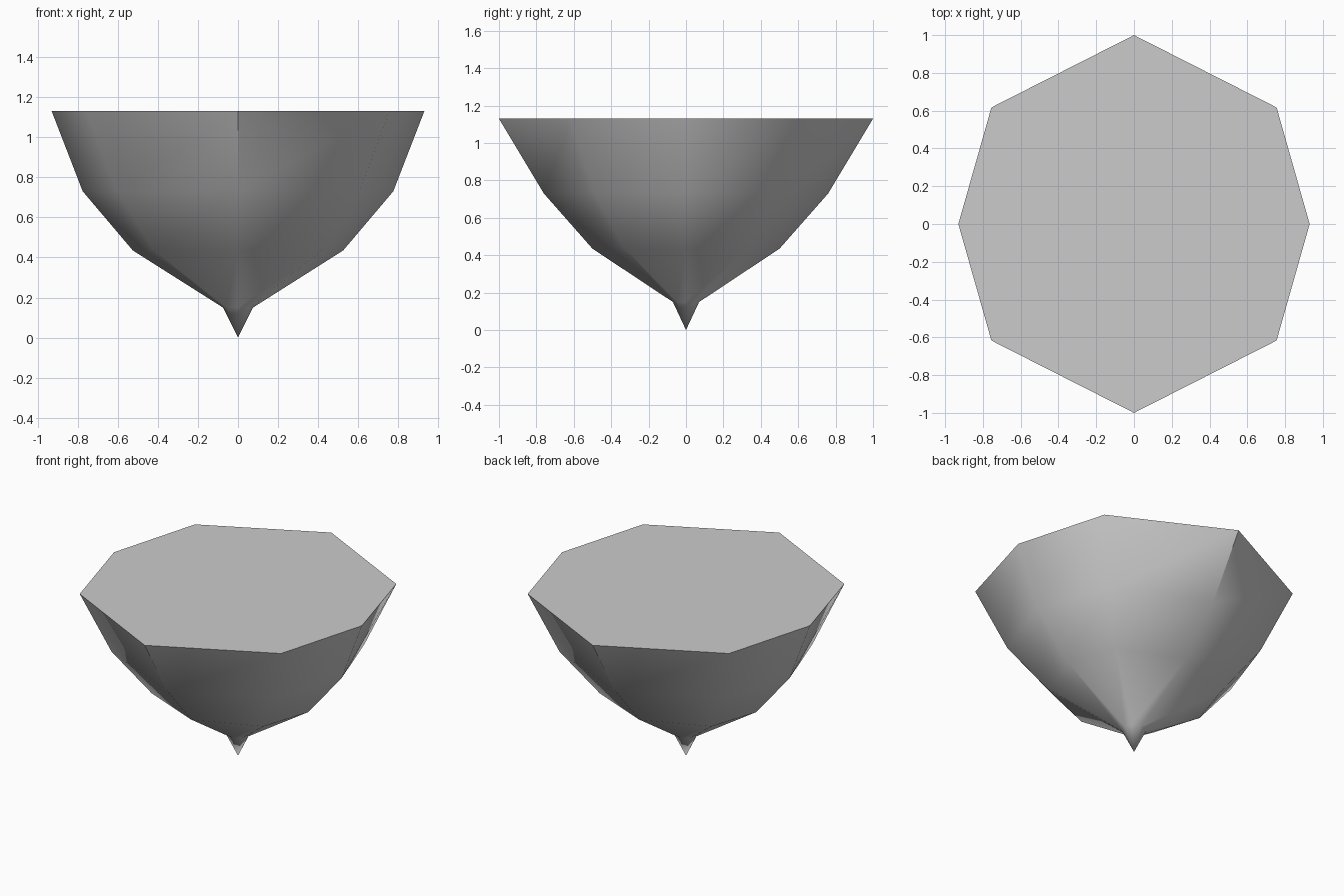
import bpy, bmesh, math

cube = bpy.data.objects.get("Cube")
if cube:
    bpy.data.objects.remove(cube, do_unlink=True)

# Single flat grey
grey = bpy.data.materials.new("light_grey")
grey.use_nodes = True
colour = (0.6, 0.6, 0.6, 1.0)
grey.diffuse_color = colour
grey.node_tree.nodes["Principled BSDF"].inputs["Base Color"].default_value = colour

# Eight-sided rings: height, side corner x, diagonal corner (x, y), front corner y
RINGS = [
    (0.15, 0.075, (0.058, 0.047), 0.07),
    (0.435, 0.525, (0.42, 0.325), 0.50),
    (0.73, 0.775, (0.605, 0.49), 0.76),
    (1.13, 0.93, (0.755, 0.617), 1.0),
]


def add_ring(bm, z, side, diagonal, front):
    dx, dy = diagonal
    outline = [(side, 0), (dx, dy), (0, front), (-dx, dy),
               (-side, 0), (-dx, -dy), (0, -front), (dx, -dy)]
    return [bm.verts.new((x, y, z)) for x, y in outline]


bm = bmesh.new()
rings = [add_ring(bm, *ring) for ring in RINGS]
tip = bm.verts.new((0, 0, 0))

# Pointed spike, flaring walls and flat top
for i in range(8):
    j = (i + 1) % 8
    bm.faces.new((tip, rings[0][j], rings[0][i]))
    for low, high in zip(rings, rings[1:]):
        bm.faces.new((low[i], low[j], high[j], high[i]))
bm.faces.new(rings[-1])
bmesh.ops.recalc_face_normals(bm, faces=bm.faces)

mesh = bpy.data.meshes.new("pointed_bowl")
bm.to_mesh(mesh)
bm.free()
mesh.materials.append(grey)
bowl = bpy.data.objects.new("pointed_bowl", mesh)
bpy.context.collection.objects.link(bowl)

# Smooth walls with a crisp rim and front and back creases
bpy.ops.object.select_all(action="DESELECT")
bowl.select_set(True)
bpy.context.view_layer.objects.active = bowl
bpy.ops.object.shade_smooth_by_angle(angle=math.radians(45))
